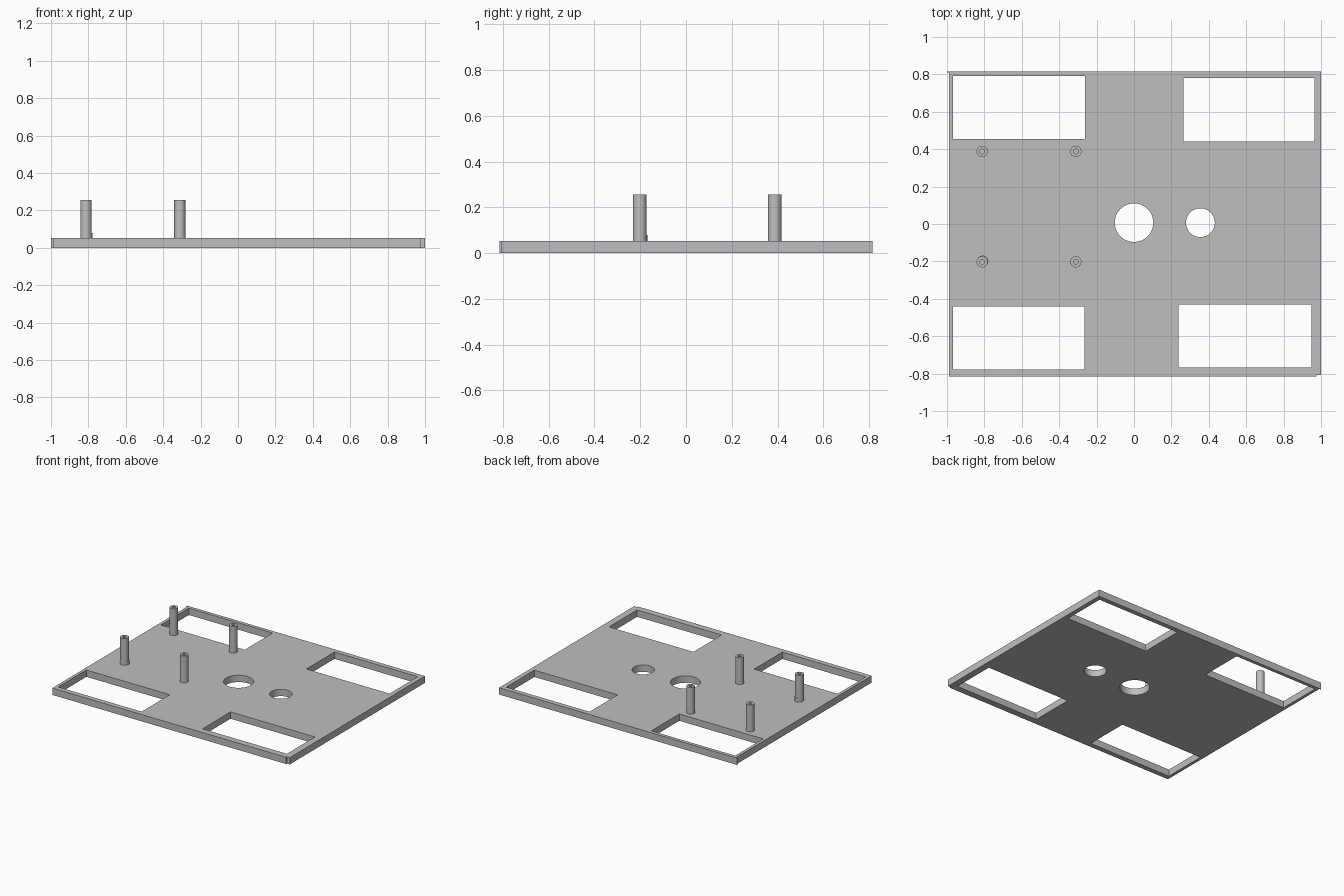
import bpy, bmesh, math

if "Cube" in bpy.data.objects:
    bpy.data.objects.remove(bpy.data.objects["Cube"])

grey = bpy.data.materials.new("plain grey")
grey.diffuse_color = (0.52, 0.52, 0.52, 1)
grey.use_nodes = True
grey.node_tree.nodes["Principled BSDF"].inputs["Base Color"].default_value = grey.diffuse_color

PLATE_TOP = 0.052
POST_TOP = 0.255


def prism(name, points, z0, z1):
    """Extrude a flat outline between two heights."""
    bm = bmesh.new()
    low = [bm.verts.new((x, y, z0)) for x, y in points]
    high = [bm.verts.new((x, y, z1)) for x, y in points]
    bm.faces.new(low[::-1])
    bm.faces.new(high)
    n = len(points)
    for i in range(n):
        j = (i + 1) % n
        bm.faces.new((low[i], low[j], high[j], high[i]))
    bmesh.ops.recalc_face_normals(bm, faces=bm.faces)
    mesh = bpy.data.meshes.new(name)
    bm.to_mesh(mesh)
    bm.free()
    mesh.materials.append(grey)
    ob = bpy.data.objects.new(name, mesh)
    bpy.context.collection.objects.link(ob)
    return ob


def ring(x, y, r, n):
    return [(x + r * math.cos(2 * math.pi * i / n),
             y + r * math.sin(2 * math.pi * i / n)) for i in range(n)]


def cut(target, cutters):
    """Subtract each cutter, then remove it."""
    bpy.context.view_layer.objects.active = target
    for c in cutters:
        m = target.modifiers.new("cut", "BOOLEAN")
        m.operation, m.solver, m.object = "DIFFERENCE", "EXACT", c
        bpy.ops.object.modifier_apply(modifier=m.name)
        bpy.data.objects.remove(c, do_unlink=True)


def smooth(ob):
    bpy.ops.object.select_all(action="DESELECT")
    ob.select_set(True)
    bpy.context.view_layer.objects.active = ob
    bpy.ops.object.shade_smooth_by_angle(angle=math.radians(30))


# Base plate, with a small step at two corners
plate = prism("base_plate", [
    (-0.99, -0.816), (0.975, -0.816), (0.975, -0.806), (1, -0.806),
    (1, 0.816), (-1, 0.816), (-1, 0.811), (-0.99, 0.811)], 0, PLATE_TOP)

# Four rectangular windows: x0, x1, y0, y1
windows = [(-0.967, -0.262, 0.455, 0.79), (0.265, 0.965, 0.442, 0.78),
           (-0.967, -0.265, -0.778, -0.44), (0.238, 0.948, -0.767, -0.43)]
cutters = [prism("window_cutter", [(a, c), (b, c), (b, d), (a, d)], -0.1, 0.2)
           for a, b, c, d in windows]

# Two round holes
cutters += [prism("hole_cutter", ring(x, 0.007, r, 64), -0.1, 0.2)
            for x, r in ((0, 0.103), (0.355, 0.077))]
cut(plate, cutters)
smooth(plate)

# Hollow standoff posts
for x in (-0.812, -0.311):
    for y in (-0.202, 0.388):
        post = prism("standoff_post", ring(x, y, 0.03, 32), PLATE_TOP - 0.002, POST_TOP)
        cut(post, [prism("bore_cutter", ring(x, y, 0.013, 24), PLATE_TOP, 0.3)])
        smooth(post)

# Offset collar at the foot of the front left post
collar = prism("post_collar", ring(-0.809, -0.199, 0.03, 32), PLATE_TOP - 0.002, 0.08)
cut(collar, [prism("collar_cutter", ring(-0.812, -0.202, 0.013, 24), PLATE_TOP, 0.3)])
smooth(collar)
